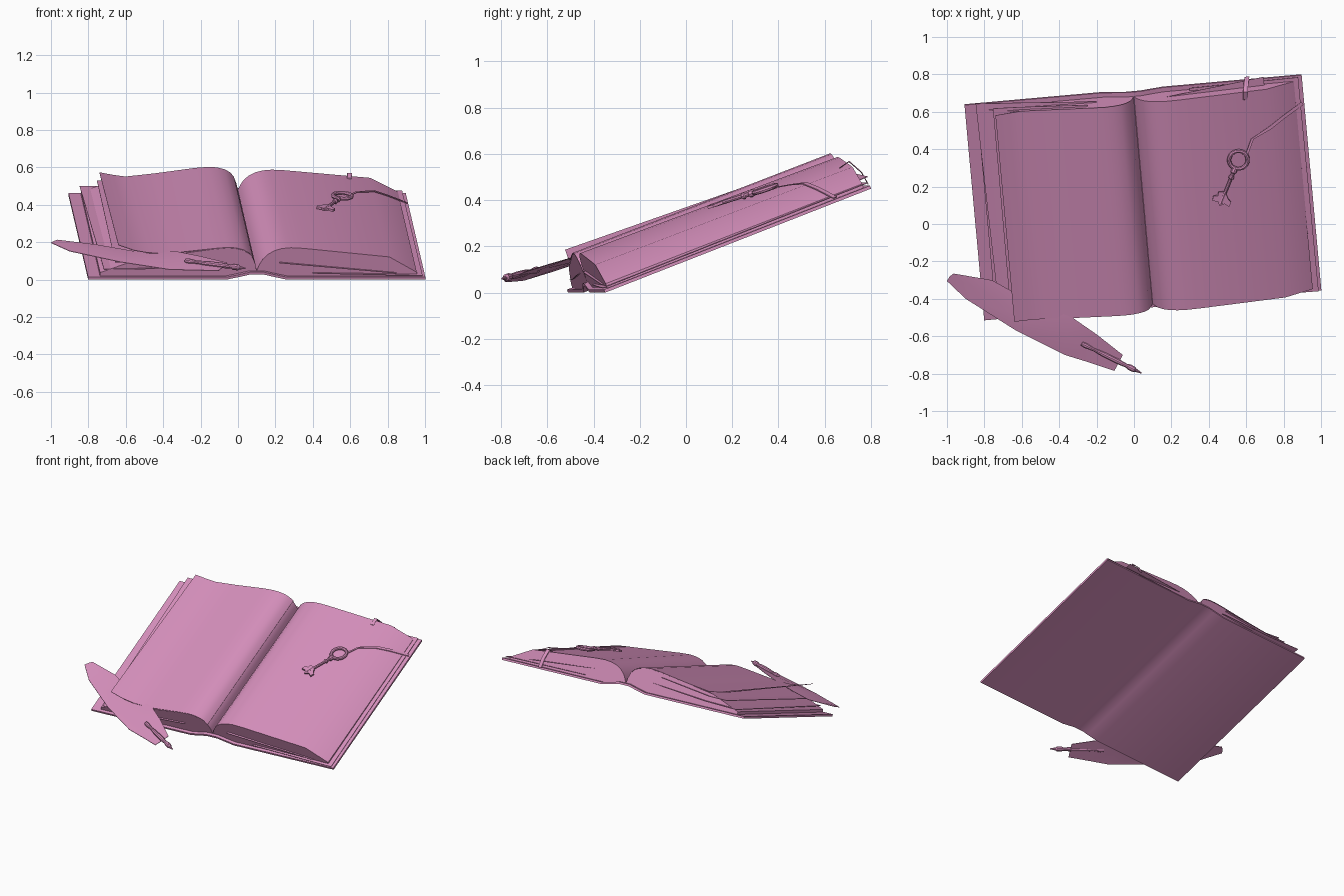
import bpy, bmesh, math
from mathutils import Vector, Matrix

# Tilted frame of the book: a runs across, b up along the spine, c off the cover
U = Vector((0.996, 0.0885, 0)).normalized()
V = Vector((-0.085, 0.928, 0.363)).normalized()
N = U.cross(V).normalized()
O = Vector((0.1, -0.43, 0.0))

pink = bpy.data.materials.new("pink")
pink.diffuse_color = (0.68, 0.28, 0.51, 1)


def P(a, b, c):
    return O + U * a + V * b + N * c


def loft(name, rings, closed_path=False):
    """Skin a list of equal-sized closed rings; cap both ends."""
    bm = bmesh.new()
    vs = [[bm.verts.new(p) for p in r] for r in rings]
    m = len(rings[0])
    count = len(vs) if closed_path else len(vs) - 1
    for i in range(count):
        r, s = vs[i], vs[(i + 1) % len(vs)]
        for j in range(m):
            k = (j + 1) % m
            bm.faces.new((r[j], r[k], s[k], s[j]))
    if not closed_path:
        bm.faces.new(vs[0])
        bm.faces.new(vs[-1][::-1])
    bmesh.ops.recalc_face_normals(bm, faces=bm.faces[:])
    me = bpy.data.meshes.new(name)
    bm.to_mesh(me)
    bm.free()
    me.materials.append(pink)
    ob = bpy.data.objects.new(name, me)
    bpy.context.collection.objects.link(ob)
    bpy.ops.object.select_all(action='DESELECT')
    ob.select_set(True)
    bpy.context.view_layer.objects.active = ob
    bpy.ops.object.shade_smooth_by_angle(angle=math.radians(25))
    return ob


def tube(name, pts, radii, sides=8, closed_path=False):
    pts = [Vector(p) for p in pts]
    rings = []
    for i, p in enumerate(pts):
        if closed_path:
            d = pts[(i + 1) % len(pts)] - pts[i - 1]
        else:
            d = pts[min(i + 1, len(pts) - 1)] - pts[max(i - 1, 0)]
        x = d.cross(N).normalized()
        y = x.cross(d).normalized()
        rings.append([p + (x * math.cos(t) + y * math.sin(t)) * radii[i]
                      for t in (2 * math.pi * k / sides for k in range(sides))])
    return loft(name, rings, closed_path)


def sheet(name, near, far, t=0.003):
    """Thin sheet between two edge polylines of (a, b, c) points."""
    rings = []
    for p, q in zip(near, far):
        p, q = P(*p), P(*q)
        rings.append([p, q, q + N * t, p + N * t])
    return loft(name, rings)


# Cover: one bent board with a raised spine hump
cov = [(-0.905, 0), (-0.16, 0), (-0.08, 0.018), (-0.04, 0.028), (0.04, 0.028),
       (0.08, 0.018), (0.16, 0), (0.905, 0)]
ring = cov + [(a, c + 0.014) for a, c in reversed(cov)]
loft("cover", [[P(a, b, c) for a, c in ring] for b in (0, 1.24)])

# Page blocks: curved out of the gutter, sloped fore edge
right = [(0, 0.04), (0.012, 0.075), (0.03, 0.108), (0.055, 0.135), (0.09, 0.157),
         (0.13, 0.170), (0.18, 0.175), (0.25, 0.171), (0.71, 0.122), (0.86, 0.034),
         (0.86, 0.014), (0.16, 0.014), (0.08, 0.03)]
left = [(0, 0.04), (-0.008, 0.08), (-0.022, 0.115), (-0.045, 0.142), (-0.075, 0.159),
        (-0.115, 0.17), (-0.16, 0.173), (-0.23, 0.167), (-0.64, 0.108), (-0.84, 0.032),
        (-0.84, 0.014), (-0.16, 0.014), (-0.08, 0.03)]
for name, prof, taper in (("right_pages", right, 0.89), ("left_pages", left, 0.97)):
    loft(name, [[P(a, b, 0.014 + (c - 0.014) * s) for a, c in prof]
                for b, s in ((0.02, 1), (1.215, taper))])

# Top left page with its outer edge curling up
near = [(a, 0.02, c + 0.001) for a, c in left[2:8]]
near += [(-0.45, 0.02, 0.142), (-0.58, 0.028, 0.14), (-0.66, 0.034, 0.152), (-0.745, 0.042, 0.18)]
far = [(a, 1.218, 0.014 + (c - 0.014) * 0.97 + 0.001) for a, c in left[2:8]]
far += [(-0.45, 1.217, 0.132), (-0.605, 1.217, 0.114), (-0.67, 1.216, 0.124), (-0.745, 1.215, 0.139)]
sheet("curled_page", near, far)

# Loose sheets poking out of both blocks
sheet("loose_left_sheet_upper", [(-0.25, 0.04, 0.13), (-0.62, 0.03, 0.09), (-0.76, 0.03, 0.085)],
      [(-0.25, 1.225, 0.13), (-0.62, 1.23, 0.085), (-0.755, 1.235, 0.085)])
sheet("loose_left_sheet_lower", [(-0.2, 0.01, 0.08), (-0.6, 0.01, 0.055), (-0.82, 0.02, 0.05)],
      [(-0.2, 1.22, 0.08), (-0.6, 1.24, 0.05), (-0.845, 1.255, 0.045)])
sheet("loose_right_sheet", [(0.12, 0.008, 0.09), (0.75, 0.012, 0.03)],
      [(0.17, 1.215, 0.09), (0.70, 1.262, 0.045)])
sheet("right_underpage", [(0.3, 0.01, 0.03), (0.89, 0.0, 0.02)],
      [(0.3, 1.23, 0.03), (0.885, 1.235, 0.026)])

# Feather vane: back edge sits higher than the front edge, shallow fold on the rib
back = [(-0.965, -0.265, 0.21), (-0.76, -0.30, 0.185), (-0.56, -0.41, 0.15),
        (-0.33, -0.50, 0.148), (-0.20, -0.59, 0.122), (-0.06, -0.70, 0.088)]
mid = [(-0.985, -0.28, 0.203), (-0.84, -0.345, 0.172), (-0.61, -0.49, 0.128),
       (-0.36, -0.60, 0.105), (-0.22, -0.665, 0.085), (-0.08, -0.74, 0.066)]
front = [(-1.0, -0.305, 0.195), (-0.90, -0.40, 0.15), (-0.63, -0.57, 0.092),
         (-0.37, -0.70, 0.052), (-0.24, -0.74, 0.048), (-0.105, -0.785, 0.045)]
t = Vector((0, 0, 0.003))
loft("feather_vane", [[Vector(p), Vector(q), Vector(r), Vector(r) + t, Vector(q) + t, Vector(p) + t]
                      for p, q, r in zip(back, mid, front)])

# Quill holder and nib
q0, q1 = Vector((-0.28, -0.64, 0.10)), Vector((0.04, -0.797, 0.06))
steps = [(0, .012), (.06, .015), (.2, .009), (.35, .014), (.6, .015), (.75, .011),
         (.8, .017), (.88, .016), (.9, .01), (1, .003)]
tube("quill_pen", [q0.lerp(q1, s) for s, r in steps], [r for s, r in steps], 10)

# Key: ring bow, collared shank and toothed bit
ka, kb, kc = 0.527, 0.842, 0.153
dx, dy = -0.442, -0.897


def K(s, w, h=0.0):
    """Point s along the shank, w to its side, h above it."""
    return P(ka + dx * s - dy * w, kb + dy * s + dx * w, kc + h + 0.05 * s)


circle = [2 * math.pi * i / 24 for i in range(24)]
tube("key_ring", [K(0.05 * math.cos(x), 0.05 * math.sin(x)) for x in circle], [0.011] * 24, 8, True)
shank = [(.045, .010), (.06, .016), (.075, .016), (.08, .010), (.095, .010), (.1, .015),
         (.11, .015), (.115, .009), (.25, .009), (.265, .009)]
tube("key_shank", [K(s, 0) for s, r in shank], [r for s, r in shank])
bit = [(.195, -.012), (.205, -.035), (.225, -.03), (.235, -.052), (.262, -.048), (.255, -.02),
       (.275, 0), (.255, .02), (.262, .048), (.235, .05), (.225, .03), (.205, .012)]
loft("key_bit", [[K(s, w, h) for s, w in bit] for h in (-0.006, 0.006)])


# Ribbons: one from the key over the fore edge, one over the head of the pages
def ribbon(name, pts, width):
    rings = []
    for p, w in zip(pts, width):
        p, w = Vector(p), Vector(w) / 2
        up = Vector((0.002, 0.002, 0.004))
        rings.append([P(*q) for q in (p - w, p + w, p + w + up, p - w + up)])
    loft(name, rings)


ribbon("key_ribbon", [(0.575, 0.87, 0.145), (0.61, 0.945, 0.131), (0.71, 0.995, 0.118), (0.79, 1.035, 0.076),
                      (0.895, 1.08, 0.018)], [(0.012, -0.004, 0)] * 2 + [(0.006, -0.018, 0)] * 3)
ribbon("head_ribbon", [(0.592, 1.17, 0.121), (0.596, 1.218, 0.132), (0.605, 1.25, 0.07),
                       (0.612, 1.258, 0.012)], [(0.024, 0, 0)] * 4)
